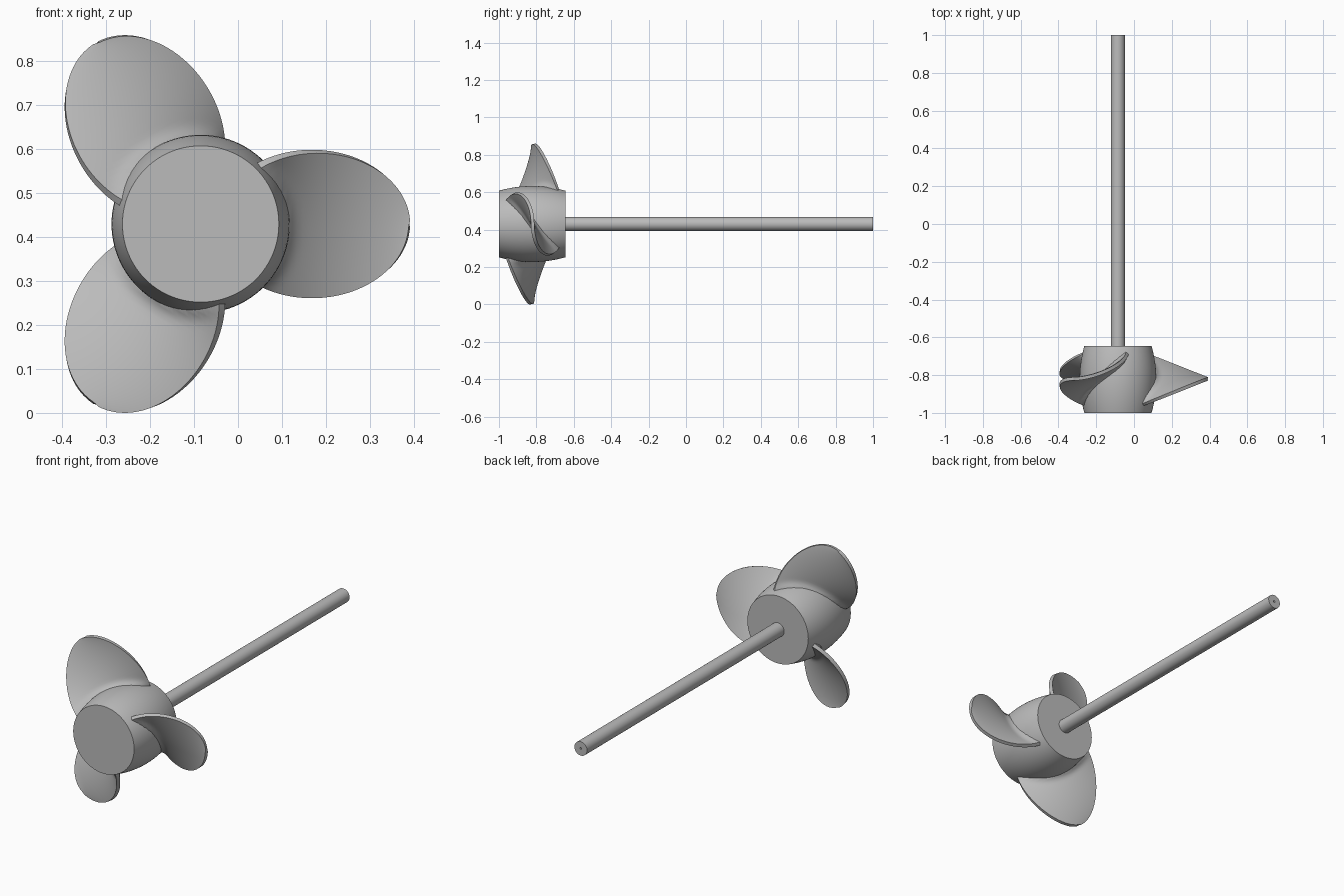
import bpy, bmesh, math
from mathutils import Matrix, Vector

cube = bpy.data.objects.get("Cube")
if cube:
    bpy.data.objects.remove(cube, do_unlink=True)

AXIS = Vector((-0.085, 0, 0.43))
MID_Y = -0.82

metal = bpy.data.materials.new("grey metal")
metal.use_nodes = True
metal.diffuse_color = (0.5, 0.5, 0.5, 1)
metal.node_tree.nodes["Principled BSDF"].inputs["Base Color"].default_value = (0.5, 0.5, 0.5, 1)


def finish(bm, name, angle=35):
    bmesh.ops.recalc_face_normals(bm, faces=bm.faces)
    mesh = bpy.data.meshes.new(name)
    bm.to_mesh(mesh)
    bm.free()
    mesh.materials.append(metal)
    obj = bpy.data.objects.new(name, mesh)
    obj.location = AXIS
    bpy.context.collection.objects.link(obj)
    bpy.ops.object.select_all(action="DESELECT")
    obj.select_set(True)
    bpy.context.view_layer.objects.active = obj
    bpy.ops.object.shade_smooth_by_angle(angle=math.radians(angle))
    return obj


def lathe(name, profile, steps=64):
    """Spin (radius, y) points about the y axis."""
    bm = bmesh.new()
    verts = [bm.verts.new((r, y, 0)) for r, y in profile]
    edges = [bm.edges.new(pair) for pair in zip(verts, verts[1:])]
    bmesh.ops.spin(bm, geom=verts + edges, cent=(0, 0, 0), axis=(0, 1, 0),
                   angle=math.tau, steps=steps, use_duplicate=False)
    bmesh.ops.remove_doubles(bm, verts=bm.verts, dist=1e-5)
    return finish(bm, name)


# Barrel-shaped hub
FRONT, BACK, N = -1.0, -0.645, 16
barrel = []
for i in range(N + 1):
    u = 2 * i / N - 1
    barrel.append((0.178 + 0.025 * (1 - u * u), FRONT + (BACK - FRONT) * i / N))
lathe("hub", [(0, FRONT)] + barrel + [(0, BACK)], 96)

# Shaft with a small centre hole in its end
lathe("shaft", [(0, BACK - 0.05), (0.037, BACK - 0.05), (0.037, 1),
                (0.005, 1), (0.005, 0.97), (0, 0.97)], 48)

# Twisted elliptical blades: the pitch grows from the tip to the root
R_MID, R_LEN, HALF_W = 0.26, 0.215, 0.165
ROWS, COLS = 36, 28


def blade_point(a, t):
    reach = R_LEN * math.sin(a)
    return Vector((R_MID + reach, MID_Y - 0.4 * (R_LEN - reach) * t,
                   HALF_W * math.cos(a) * t))


def blade(name, turn):
    bm = bmesh.new()
    start, end = math.asin(-0.135 / R_LEN), math.pi / 2 - 0.04
    sheets = {1: [], -1: []}
    for i in range(ROWS + 1):
        a = start + (end - start) * i / ROWS
        rows = {1: [], -1: []}
        for j in range(COLS + 1):
            t = 2 * j / COLS - 1
            p, e = blade_point(a, t), 1e-3
            n = (blade_point(a + e, t) - blade_point(a - e, t)).cross(
                blade_point(a, t + e) - blade_point(a, t - e)).normalized()
            # The blade thickens where it blends into the hub
            rho = math.hypot(p.x, p.z)
            near = min(1, max(0, 1 - (rho - 0.195) / 0.035))
            half = 0.009 + 0.018 * near ** 2 * (1 - t ** 4)
            for side in rows:
                rows[side].append(bm.verts.new(p + n * half * side))
        for side in rows:
            sheets[side].append(rows[side])
    for grid in sheets.values():
        for r0, r1 in zip(grid, grid[1:]):
            for j in range(COLS):
                bm.faces.new((r0[j], r0[j + 1], r1[j + 1], r1[j]))
    # Close the rim between the two sheets
    bmesh.ops.bridge_loops(bm, edges=[e for e in bm.edges if e.is_boundary])
    bmesh.ops.rotate(bm, verts=bm.verts, matrix=Matrix.Rotation(-turn, 3, "Y"))
    finish(bm, name)


for k, name in enumerate(("left_blade", "upper_blade", "lower_blade")):
    blade(name, k * math.tau / 3)
